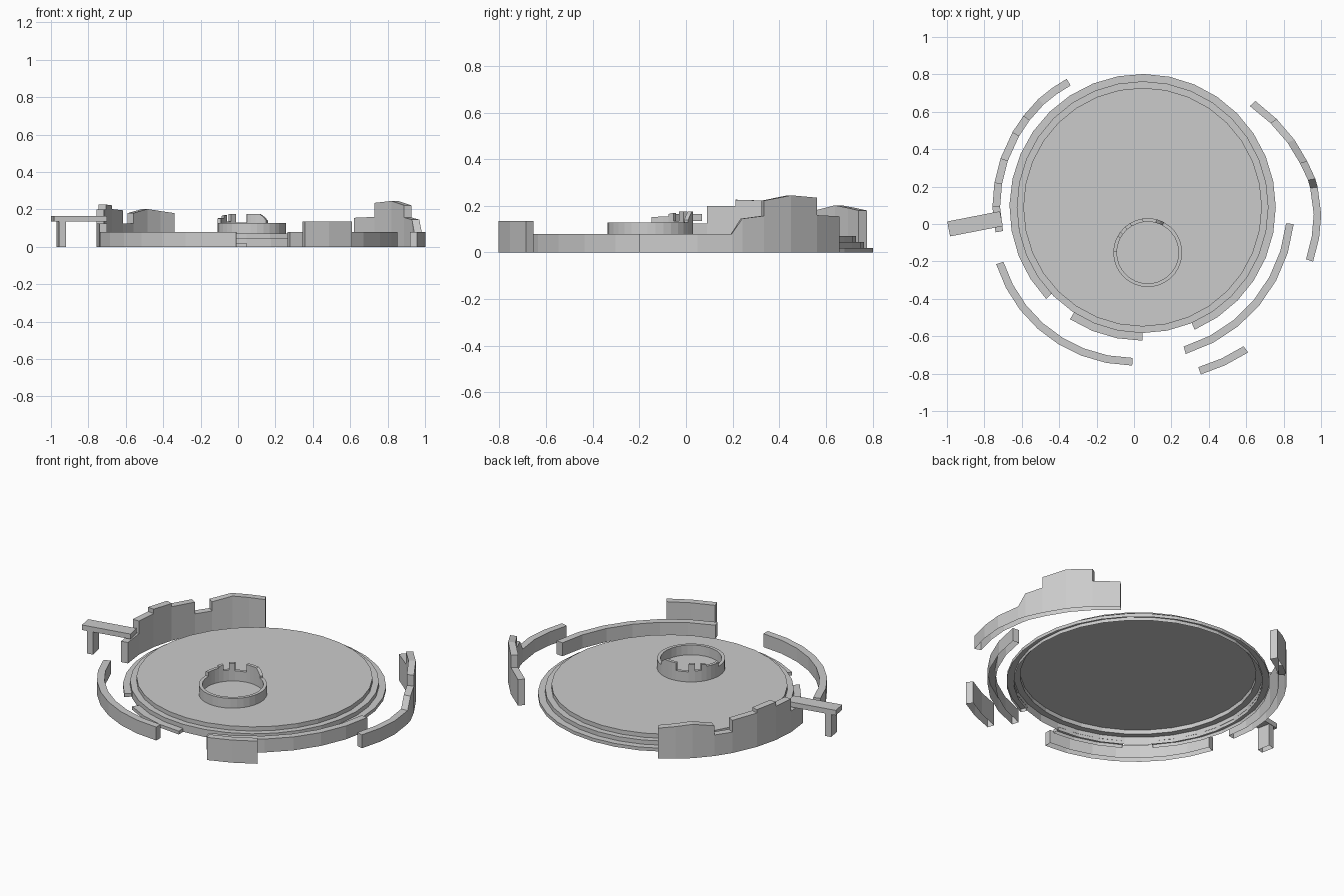
import bpy, bmesh
from math import sin, cos, pi, radians, ceil
from mathutils import Matrix

if "Cube" in bpy.data.objects:
    bpy.data.objects.remove(bpy.data.objects["Cube"])

CX, CY = 0.046, 0.09   # common centre of platform and wall arcs


def finish(name, bm):
    bmesh.ops.remove_doubles(bm, verts=bm.verts, dist=1e-5)
    bmesh.ops.dissolve_degenerate(bm, edges=bm.edges, dist=1e-5)
    bmesh.ops.recalc_face_normals(bm, faces=bm.faces)
    me = bpy.data.meshes.new(name)
    bm.to_mesh(me)
    bm.free()
    ob = bpy.data.objects.new(name, me)
    bpy.context.collection.objects.link(ob)
    return ob


def arc_wall(name, stations, thick, z0=0.0, c=(CX, CY), step=11.25, sides=3):
    """Curved wall, open below, from (angle, outer radius, top z) stations.
    Repeated angles make steps; sides=2 leaves out the inner face."""
    pts = [stations[0]]
    for a, b in zip(stations, stations[1:]):
        n = max(1, ceil(abs(b[0] - a[0]) / step))
        for i in range(1, n + 1):
            pts.append(tuple(p + (q - p) * i / n for p, q in zip(a, b)))
    bm = bmesh.new()
    rows = []
    for ang, r, z in pts:
        t = radians(ang)
        rows.append([bm.verts.new((c[0] + cos(t) * rr, c[1] + sin(t) * rr, zz))
                     for rr, zz in ((r, z0), (r, z), (r - thick, z), (r - thick, z0))])
    for i, (p, q) in enumerate(zip(rows, rows[1:])):
        flat = abs(pts[i][0] - pts[i + 1][0]) < 1e-6
        for k in ((1,) if flat else range(sides)):
            bm.faces.new((p[k], q[k], q[k + 1], p[k + 1]))
    if abs(pts[-1][0] - pts[0][0]) < 359.9:
        bm.faces.new(rows[0])
        bm.faces.new(rows[-1])
    return finish(name, bm)


def stepped_disc(name, profile, n=32):
    """Flat-topped stepped shell, open below, from (radius, z) points."""
    bm = bmesh.new()
    rings = [[bm.verts.new((CX + r * cos(2 * pi * i / n), CY + r * sin(2 * pi * i / n), z))
              for i in range(n)] for r, z in profile]
    bm.faces.new(rings[0])
    for a, b in zip(rings, rings[1:]):
        for i in range(n):
            j = (i + 1) % n
            bm.faces.new((a[i], b[i], b[j], a[j]))
    return finish(name, bm)


def box(name, loc, size, rot, open_bottom=False):
    bm = bmesh.new()
    bmesh.ops.create_cube(bm, size=1)
    if open_bottom:
        low = [f for f in bm.faces if f.normal.z < -0.9]
        bmesh.ops.delete(bm, geom=low, context='FACES')
    bmesh.ops.scale(bm, vec=size, verts=bm.verts)
    bmesh.ops.transform(bm, matrix=Matrix.Translation(loc) @ Matrix.Rotation(radians(rot), 4, 'Z'),
                        verts=bm.verts)
    return finish(name, bm)


# stepped circular platform
stepped_disc("platform", [(0.638, 0.07), (0.638, 0.045), (0.673, 0.045), (0.673, 0)])
# broken lowest step
arc_wall("lower_step_main", [(-67, 0.712, 0.02), (223.6, 0.712, 0.02)], 0.04, sides=2)
arc_wall("lower_step_front", [(237, 0.714, 0.02), (270, 0.714, 0.02)], 0.042, sides=2)

# small ruined ring on the platform
arc_wall("inner_ring", [
    (-180, 0.184, 0.128), (62, 0.184, 0.128),
    (62, 0.184, 0.14), (68, 0.184, 0.16), (75, 0.184, 0.175), (99, 0.184, 0.175),
    (99, 0.184, 0.13), (121, 0.184, 0.13), (121, 0.184, 0.175), (132, 0.184, 0.175),
    (132, 0.184, 0.135), (143, 0.184, 0.135), (143, 0.184, 0.17), (152, 0.184, 0.165),
    (152, 0.184, 0.155), (178, 0.184, 0.152), (178, 0.184, 0.128), (180, 0.184, 0.128)],
    0.019, 0.07, (0.0735, -0.153))

# surrounding wall fragments
R = 0.803
arc_wall("back_left_wall", [
    (120.6, R - 0.006, 0.18), (134, R, 0.202), (142.6, R, 0.18), (142.6, R, 0.125),
    (150, R, 0.125), (150, R, 0.195), (161, R, 0.202), (161, R, 0.222), (170.7, R, 0.226),
    (170.7, R, 0.2), (180, R, 0.2), (180, R, 0.125), (189.7, R - 0.005, 0.125)], 0.041)
arc_wall("front_left_wall", [(197.3, 0.772, 0.08), (269.3, 0.772, 0.08)], 0.041, c=(0, 0.015))
arc_wall("front_right_inner_wall", [(-73.6, 0.818, 0.08), (-6.4, 0.813, 0.08)], 0.041)
arc_wall("front_right_outer_wall", [(-70.8, 0.947, 0.135), (-54, 0.96, 0.135)], 0.041)
arc_wall("right_wall", [
    (-17.7, 0.957, 0.08), (-10, 0.958, 0.08), (-2.4, 0.956, 0.08), (6.5, 0.942, 0.08),
    (9.3, 0.936, 0.145), (15.5, 0.914, 0.157), (15.5, 0.914, 0.222),
    (24, 0.888, 0.245), (33.3, 0.858, 0.235), (33.3, 0.858, 0.16), (43.3, 0.828, 0.155)], 0.04)

# beam resting on the left wall and its outer post
box("beam", (-0.85, 0.001, 0.15), (0.287, 0.081, 0.03), 11)
box("beam_post", (-0.945, -0.018, 0.068), (0.037, 0.078, 0.136), 11, open_bottom=True)
